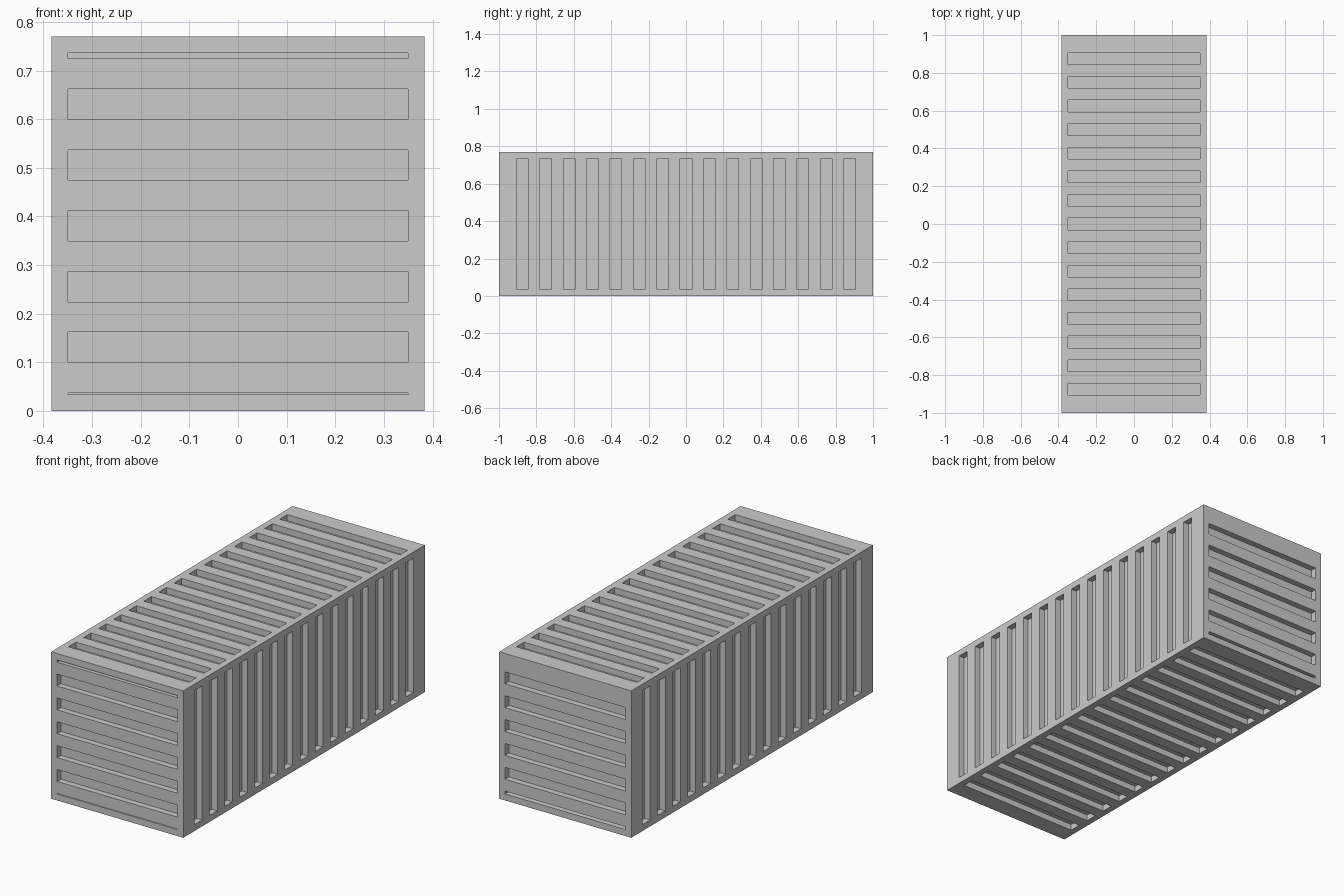
import bpy, bmesh
from mathutils import Vector

if "Cube" in bpy.data.objects:
    bpy.data.objects.remove(bpy.data.objects["Cube"])

W, L, H = 0.383, 1.0, 0.77     # half width, half length, height
RIM = 0.034                    # frame border around the corrugation
DEPTH = 0.032                  # groove depth
X, Y, Z = Vector((1, 0, 0)), Vector((0, 1, 0)), Vector((0, 0, 1))


def panel(name, origin, u, v, u_half, v_half, grooves):
    """Flat panel with grooves running along u, at the given v ranges."""
    us = [-u_half, -u_half + RIM, u_half - RIM, u_half]
    vs = [-v_half] + [c for g in grooves for c in g] + [v_half]
    bm = bmesh.new()
    grid = [[bm.verts.new(origin + u * a + v * b) for a in us] for b in vs]
    cells = []
    for j in range(len(vs) - 1):
        for i in range(3):
            f = bm.faces.new((grid[j][i], grid[j][i + 1],
                              grid[j + 1][i + 1], grid[j + 1][i]))
            if i == 1 and j % 2 == 1:
                cells.append(f)
    # sink the groove cells
    sunk = bmesh.ops.inset_individual(bm, faces=cells, thickness=0.0,
                                      depth=0.0, use_even_offset=False)
    verts = {w for f in cells for w in f.verts}
    bmesh.ops.translate(bm, verts=list(verts), vec=-u.cross(v) * DEPTH)
    me = bpy.data.meshes.new(name)
    bm.to_mesh(me)
    bm.free()
    ob = bpy.data.objects.new(name, me)
    bpy.context.collection.objects.link(ob)


# groove layouts
PITCH, GW = 0.125, 0.0625
long_grooves = [(i * PITCH - GW / 2, i * PITCH + GW / 2) for i in range(-7, 8)]
mid = H / 2
inner_lo, inner_hi = RIM - mid, mid - RIM


def end_grooves(first_top):
    """Gaps left between six ridges stacked downward from first_top."""
    tops = [first_top - mid - PITCH * k for k in range(6)]
    gaps = [(t - PITCH, t - GW) for t in tops[:5]]
    gaps.append((inner_lo, tops[5] - GW))
    if inner_hi - tops[0] > 0.002:
        gaps.append((tops[0], inner_hi))
    return sorted(gaps)


# end walls
panel("front_end", Vector((0, -L, mid)), X, Z, W, mid, end_grooves(0.7245))
panel("back_end", Vector((0, L, mid)), -X, Z, W, mid, end_grooves(H - RIM))
# long side walls
panel("right_side", Vector((W, 0, mid)), Z, -Y, mid, L, long_grooves)
panel("left_side", Vector((-W, 0, mid)), Z, Y, mid, L, long_grooves)
# roof and floor
panel("roof", Vector((0, 0, H)), X, Y, W, L, long_grooves)
panel("floor", Vector((0, 0, 0)), -X, Y, W, L, long_grooves)
